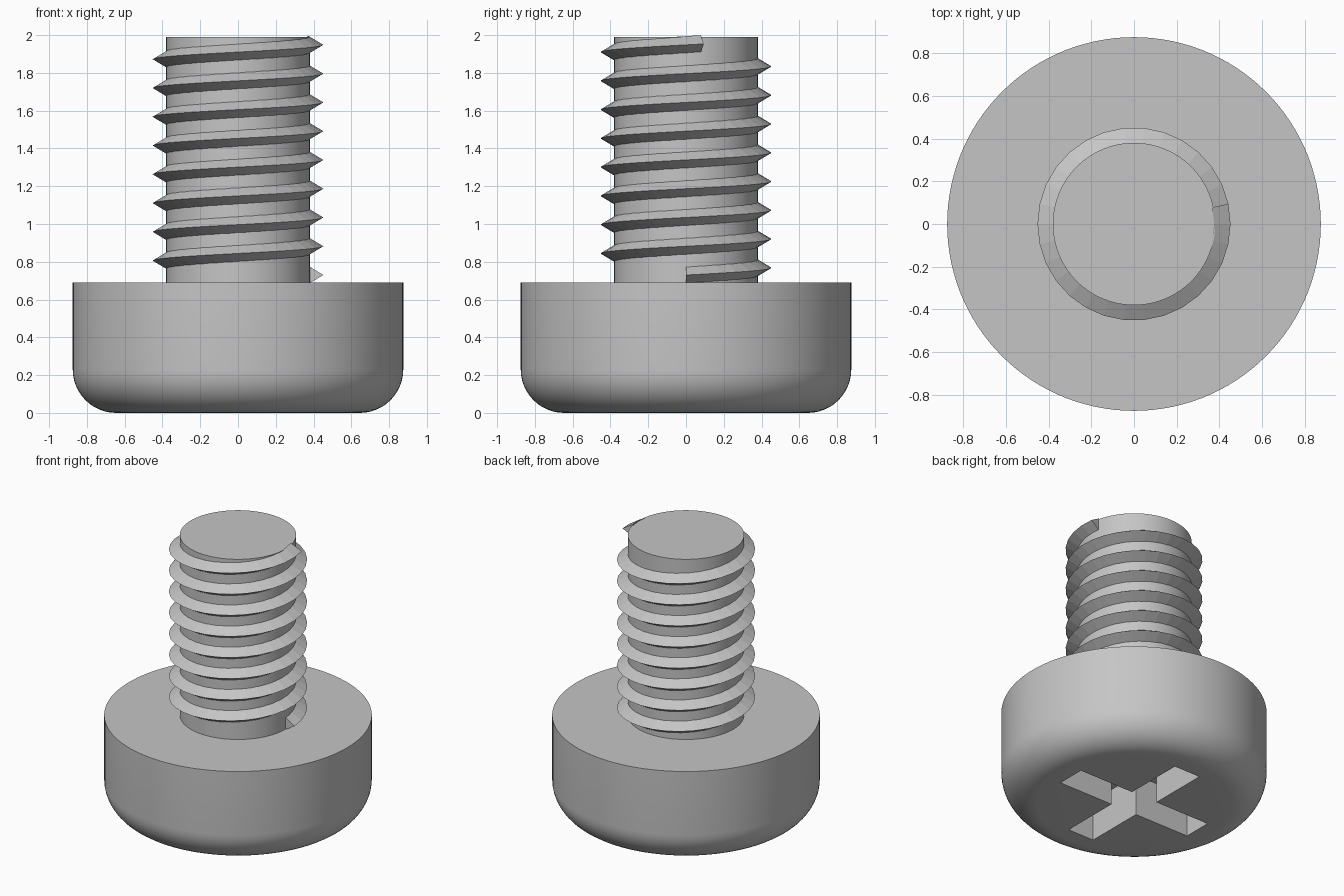
import bpy
import bmesh
from math import sin, cos, pi, radians

cube = bpy.data.objects.get("Cube")
if cube:
    bpy.data.objects.remove(cube, do_unlink=True)

# One plain steel grey for every part
GREY = (0.56, 0.56, 0.56, 1)
steel = bpy.data.materials.new("steel_grey")
steel.use_nodes = True
steel.diffuse_color = GREY
steel.node_tree.nodes["Principled BSDF"].inputs["Base Color"].default_value = GREY


def make_object(name, bm):
    bmesh.ops.recalc_face_normals(bm, faces=bm.faces)
    mesh = bpy.data.meshes.new(name)
    bm.to_mesh(mesh)
    bm.free()
    mesh.materials.append(steel)
    obj = bpy.data.objects.new(name, mesh)
    bpy.context.collection.objects.link(obj)
    return obj


def activate(obj):
    bpy.ops.object.select_all(action="DESELECT")
    obj.select_set(True)
    bpy.context.view_layer.objects.active = obj


def skin(bm, rings, closed):
    """Bridge equal rings of vertices, then cap both ends."""
    n = len(rings[0])
    for a, b in zip(rings, rings[1:]):
        for i in range(n):
            j = (i + 1) % n
            bm.faces.new((a[i], a[j], b[j], b[i]))
    if closed:
        bm.faces.new(rings[0][::-1])
        bm.faces.new(rings[-1])


def turned_solid(name, profile, segments=120):
    """Solid of revolution from (radius, height) points."""
    bm = bmesh.new()
    rings = [[bm.verts.new((r * cos(2 * pi * i / segments),
                            r * sin(2 * pi * i / segments), z))
              for i in range(segments)] for r, z in profile]
    skin(bm, rings, True)
    return make_object(name, bm)


# Head: flat disc with a rounded lower rim
HEAD_R, HEAD_TOP, FILLET = 0.875, 0.69, 0.23
STEPS = 12
profile = []
for k in range(STEPS + 1):
    a = pi / 2 * k / STEPS
    profile.append((HEAD_R - FILLET + FILLET * sin(a), FILLET - FILLET * cos(a)))
profile.append((HEAD_R, HEAD_TOP))
head = turned_solid("head", profile)

# Cross-shaped driver recess cut into the head
ARM, HALF, DEPTH = 0.545, 0.105, 0.3
bm = bmesh.new()
outline = []
for q in range(4):
    c, s = round(cos(q * pi / 2)), round(sin(q * pi / 2))
    for x, y in ((ARM, -HALF), (ARM, HALF), (HALF, HALF)):
        outline.append((x * c - y * s, x * s + y * c))
skin(bm, [[bm.verts.new((x, y, z)) for x, y in outline] for z in (-0.1, DEPTH)], True)
cutter = make_object("recess_cutter", bm)
cutter.hide_render = True

activate(head)
cut = head.modifiers.new("recess", "BOOLEAN")
cut.operation = "DIFFERENCE"
cut.solver = "EXACT"
cut.object = cutter
bpy.ops.object.modifier_apply(modifier=cut.name)
bpy.data.objects.remove(cutter, do_unlink=True)

# Shaft
SHAFT_R = 0.38
shaft = turned_solid("shaft", [(SHAFT_R, HEAD_TOP - 0.05), (SHAFT_R, 1.99)])

for part in (head, shaft):
    activate(part)
    bpy.ops.object.shade_smooth_by_angle(angle=radians(30))

# Thread: faceted triangular ridge wound up the shaft
PITCH, START, TURN_STEPS, TURNS = 0.1523, 0.73, 30, 8
CREST_R, ROOT_R, HALF_H = 0.452, 0.375, 0.046
bm = bmesh.new()
rings = []
for i in range(TURNS * TURN_STEPS + 2):
    a = 2 * pi * i / TURN_STEPS
    z = START + PITCH * i / TURN_STEPS
    rings.append([bm.verts.new((r * cos(a), r * sin(a), z + dz))
                  for r, dz in ((ROOT_R, -HALF_H), (CREST_R, 0), (ROOT_R, HALF_H))])
skin(bm, rings, True)
make_object("thread", bm)
